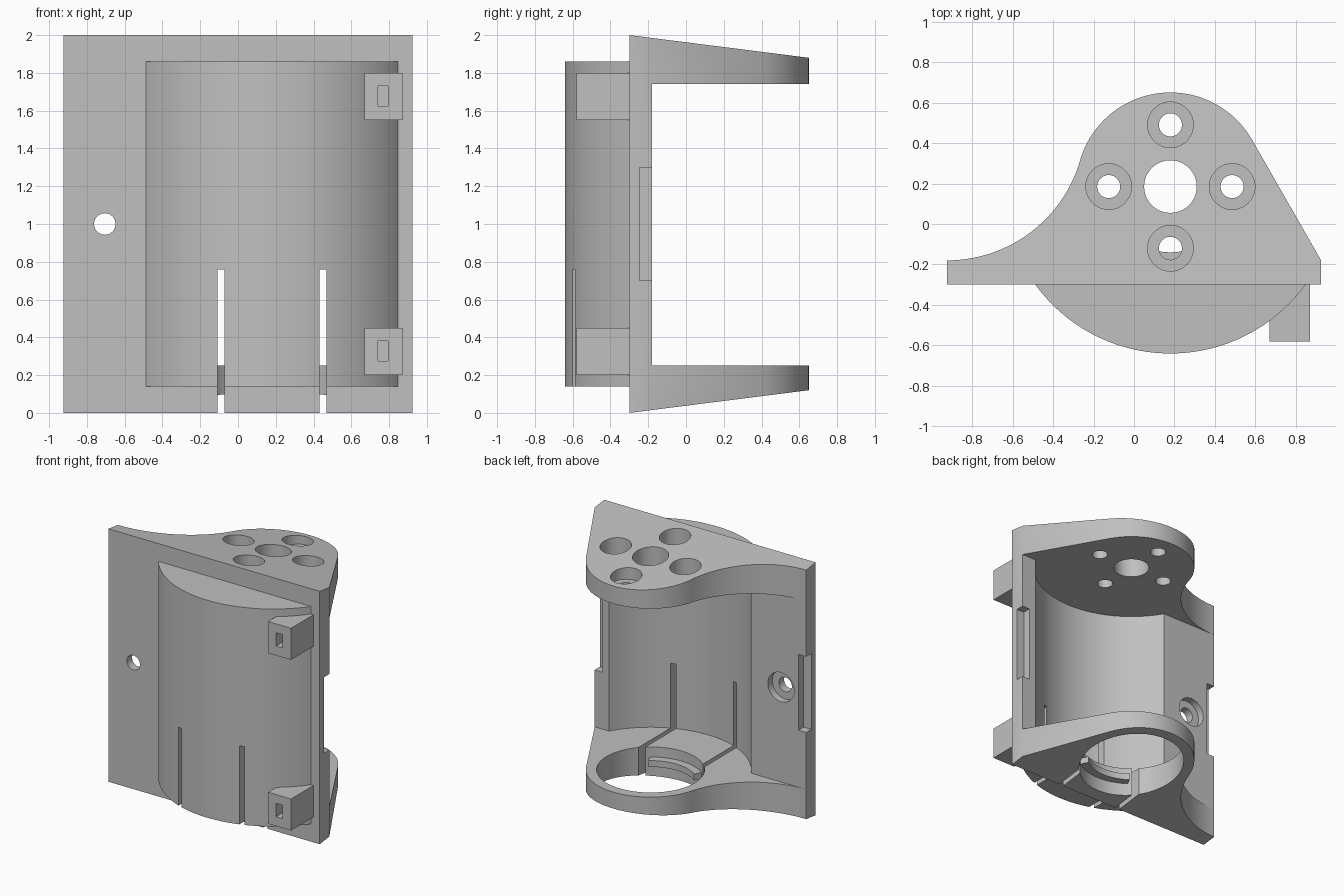
import bpy, bmesh
from math import sin, cos, pi, atan2, acos, hypot, asin

cube = bpy.data.objects.get("Cube")
if cube:
    bpy.data.objects.remove(cube)

grey = bpy.data.materials.new("light grey plastic")
grey.use_nodes = True
colour = (0.53, 0.53, 0.53, 1)
grey.diffuse_color = colour
grey.node_tree.nodes["Principled BSDF"].inputs["Base Color"].default_value = colour

CX, CY = 0.18, 0.185            # shared axis of the barrel and flanges
FRONT, BACK, SIDE = -0.30, -0.18, 0.925


def arc(cx, cy, r, a0, a1, n):
    return [(cx + r * cos(a0 + (a1 - a0) * i / n),
             cy + r * sin(a0 + (a1 - a0) * i / n)) for i in range(n + 1)]


def barrel_arc(r, chord_y, n=64):
    half = asin((CY - chord_y) / r)
    return arc(CX, CY, r, pi + half, 2 * pi - half, n)


def prism(name, points, low, high):
    """Extrude an xy outline; low and high are heights as functions of y."""
    bm = bmesh.new()
    bottom = [bm.verts.new((x, y, low(y))) for x, y in points]
    top = [bm.verts.new((x, y, high(y))) for x, y in points]
    bm.faces.new(bottom[::-1])
    bm.faces.new(top)
    n = len(points)
    for i in range(n):
        j = (i + 1) % n
        bm.faces.new((bottom[i], bottom[j], top[j], top[i]))
    bmesh.ops.recalc_face_normals(bm, faces=bm.faces)
    mesh = bpy.data.meshes.new(name)
    bm.to_mesh(mesh)
    bm.free()
    mesh.materials.append(grey)
    obj = bpy.data.objects.new(name, mesh)
    bpy.context.collection.objects.link(obj)
    return obj


def flat(name, points, z0, z1):
    return prism(name, points, lambda y: z0, lambda y: z1)


def box(name, x0, x1, y0, y1, z0, z1):
    return flat(name, [(x0, y0), (x1, y0), (x1, y1), (x0, y1)], z0, z1)


def disc(name, x, y, r, z0, z1, n=48):
    return flat(name, arc(x, y, r, 0, 2 * pi, n)[:-1], z0, z1)


def combine(body, tool, operation):
    mod = body.modifiers.new(tool.name, "BOOLEAN")
    mod.operation = operation
    mod.solver = "EXACT"
    mod.object = tool
    bpy.context.view_layer.objects.active = body
    bpy.ops.object.modifier_apply(modifier=mod.name)
    bpy.data.objects.remove(tool)


def add(tool):
    combine(holder, tool, "UNION")


def cut(tool):
    combine(holder, tool, "DIFFERENCE")


# Outline of plate and flanges: tangent line, round nose, concave sweep
R = 0.465
dx, dy = SIDE - CX, BACK - CY
start = atan2(dy, dx) + acos(R / hypot(dx, dy))
sweep = 0.686
sx, sy = -SIDE, BACK + sweep
meet = atan2(sy - CY, sx - CX)
outline = [(-SIDE, FRONT), (SIDE, FRONT), (SIDE, BACK)]
outline += arc(CX, CY, R, start, meet, 48)
outline += arc(sx, sy, sweep, meet - pi, -pi / 2, 32)[1:]
slope = 0.12 / 0.95
holder = prism("motor_holder", outline,
               lambda y: slope * (y - FRONT), lambda y: 2 - slope * (y - FRONT))

# Barrel bulge and the hook blocks on the front
add(flat("barrel", barrel_arc(0.825, -0.25), 0.14, 1.86))
for z in (0.2, 1.55):
    add(box("hook_block", 0.67, 0.87, -0.58, -0.25, z, z + 0.25))

# Open back and hollow barrel between the flanges
hollow = barrel_arc(0.72, BACK)
hollow += [(1.2, BACK), (1.2, 1), (-1.2, 1), (-1.2, BACK)]
cut(flat("hollow", hollow, 0.25, 1.74))
for z in (0.2, 1.55):
    cut(box("hook_pocket", 0.74, 0.795, -0.7, -0.42, z + 0.075, z + 0.18))

# Shaft hole and four counterbored screw holes in the top flange
cut(disc("shaft_hole", CX, CY, 0.13, 1.6, 2.2))
for i in range(4):
    x, y = CX + 0.305 * cos(i * pi / 2), CY + 0.305 * sin(i * pi / 2)
    cut(disc("screw_hole", x, y, 0.057, 1.6, 2.2))
    cut(disc("screw_recess", x, y, 0.113, 1.82, 2.2))

# Large bottom opening, the two spring slots and the snap ridge
cut(disc("bottom_opening", CX, CY, 0.387, -0.2, 0.4, 80))
for side in (-1, 1):
    x = CX + side * 0.27
    cut(box("spring_slot", x - 0.018, x + 0.018, -0.8, 0.1, -0.2, 0.76))
mid, spread = 1.5 * pi, 0.66
ridge = arc(CX, CY, 0.40, mid - 0.62, mid + 0.62, 20)
ridge += arc(CX, CY, 0.325, mid + spread, mid - spread, 20)
add(flat("snap_ridge", ridge, 0.12, 0.17))

# Rebates in both rear plate edges
for side in (-1, 1):
    a, b = sorted((side * 0.858, side * 1.1))
    cut(box("edge_rebate", a, b, -0.245, 0, 0.7, 1.3))

# Mounting hole through the plate, recessed from the back
for r, y0, y1 in ((0.057, -0.5, 0.1), (0.115, -0.235, 0.1)):
    drill = disc("mount_hole", 0, 0, r, y0, y1)
    for v in drill.data.vertices:
        x, y, z = v.co
        v.co = (x - 0.705, z, 1 - y)
    combine(holder, drill, "DIFFERENCE")

# Smooth curved walls, keep edges sharp
bpy.ops.object.select_all(action="DESELECT")
holder.select_set(True)
bpy.context.view_layer.objects.active = holder
bpy.ops.object.shade_smooth_by_angle(angle=pi / 6)
